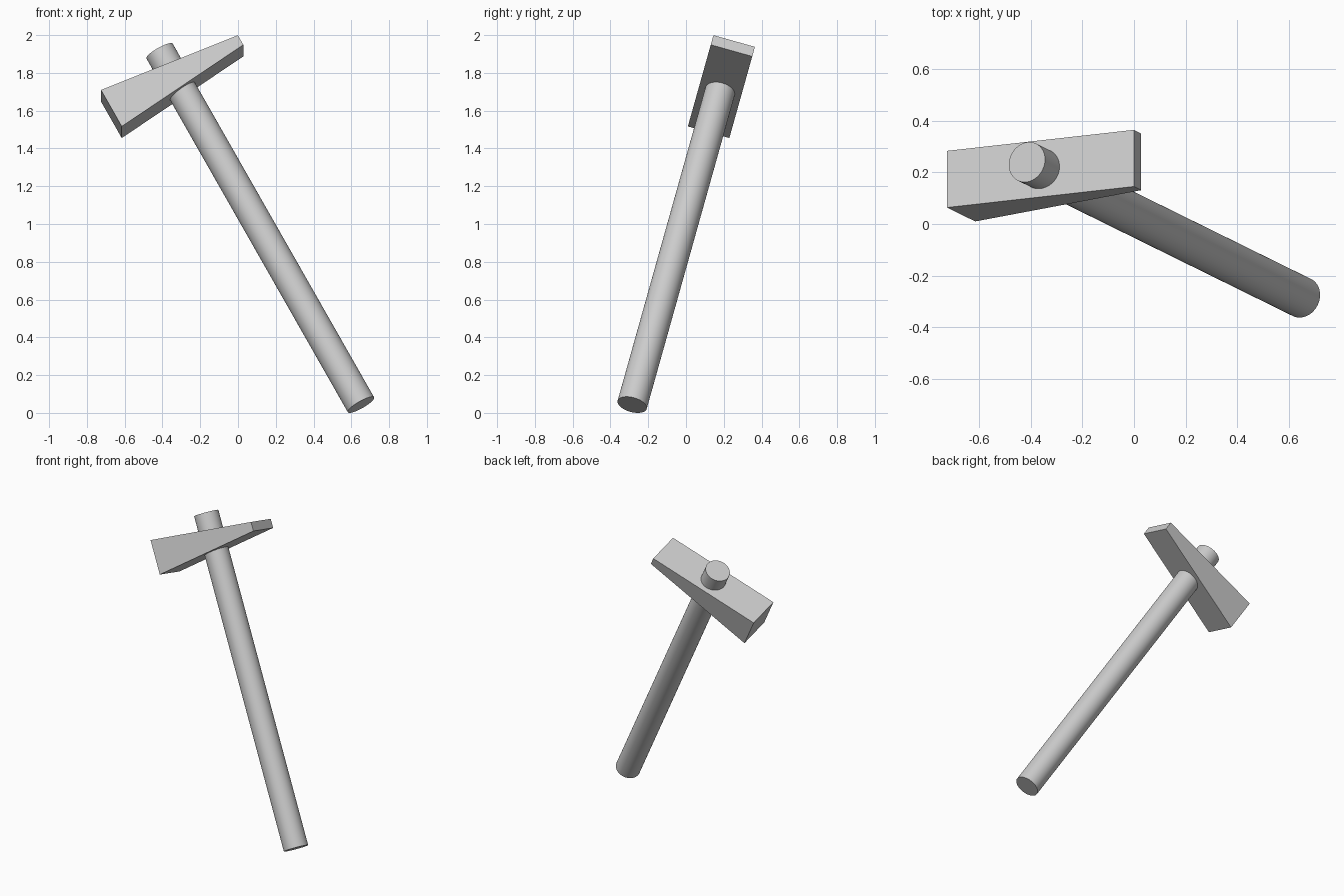
import bpy, bmesh, math
from mathutils import Vector, Matrix

cube = bpy.data.objects.get("Cube")
if cube:
    bpy.data.objects.remove(cube, do_unlink=True)

# One grey for the whole tool
grey = bpy.data.materials.new("light_grey")
grey.use_nodes = True
colour = (0.6, 0.6, 0.6, 1)
grey.diffuse_color = colour
grey.node_tree.nodes["Principled BSDF"].inputs["Base Color"].default_value = colour

# Leaning frame: local z runs up the handle, local x along the head
foot = Vector((0.651, -0.285, 0.043))
tip = Vector((-0.415, 0.24, 1.915))
length = (tip - foot).length
up = (tip - foot).normalized()
across = up.cross(Vector((1, 0, 0))).normalized()
along = across.cross(up)
lean = Matrix((along, across, up)).transposed().to_4x4()
lean.translation = foot


def add_part(name, bm):
    bmesh.ops.recalc_face_normals(bm, faces=bm.faces)
    mesh = bpy.data.meshes.new(name)
    bm.to_mesh(mesh)
    bm.free()
    mesh.materials.append(grey)
    obj = bpy.data.objects.new(name, mesh)
    obj.matrix_world = lean
    bpy.context.collection.objects.link(obj)
    return obj


# Round handle passing through the head
bm = bmesh.new()
bmesh.ops.create_cone(bm, cap_ends=True, segments=64, radius1=0.08, radius2=0.08,
                      depth=length, matrix=Matrix.Translation((0, 0, length / 2)))
handle = add_part("handle", bm)
bpy.context.view_layer.objects.active = handle
handle.select_set(True)
bpy.ops.object.shade_smooth_by_angle(angle=math.radians(40))

# Wedge head: square striking end tapering to a thin edge
bm = bmesh.new()
bmesh.ops.create_cube(bm, size=1)
for v in bm.verts:
    thickness = 0.06 if v.co.x > 0 else 0.228
    v.co = (v.co.x * 0.78, v.co.y * 0.228, v.co.z * thickness + 2.037)
add_part("head", bm)
